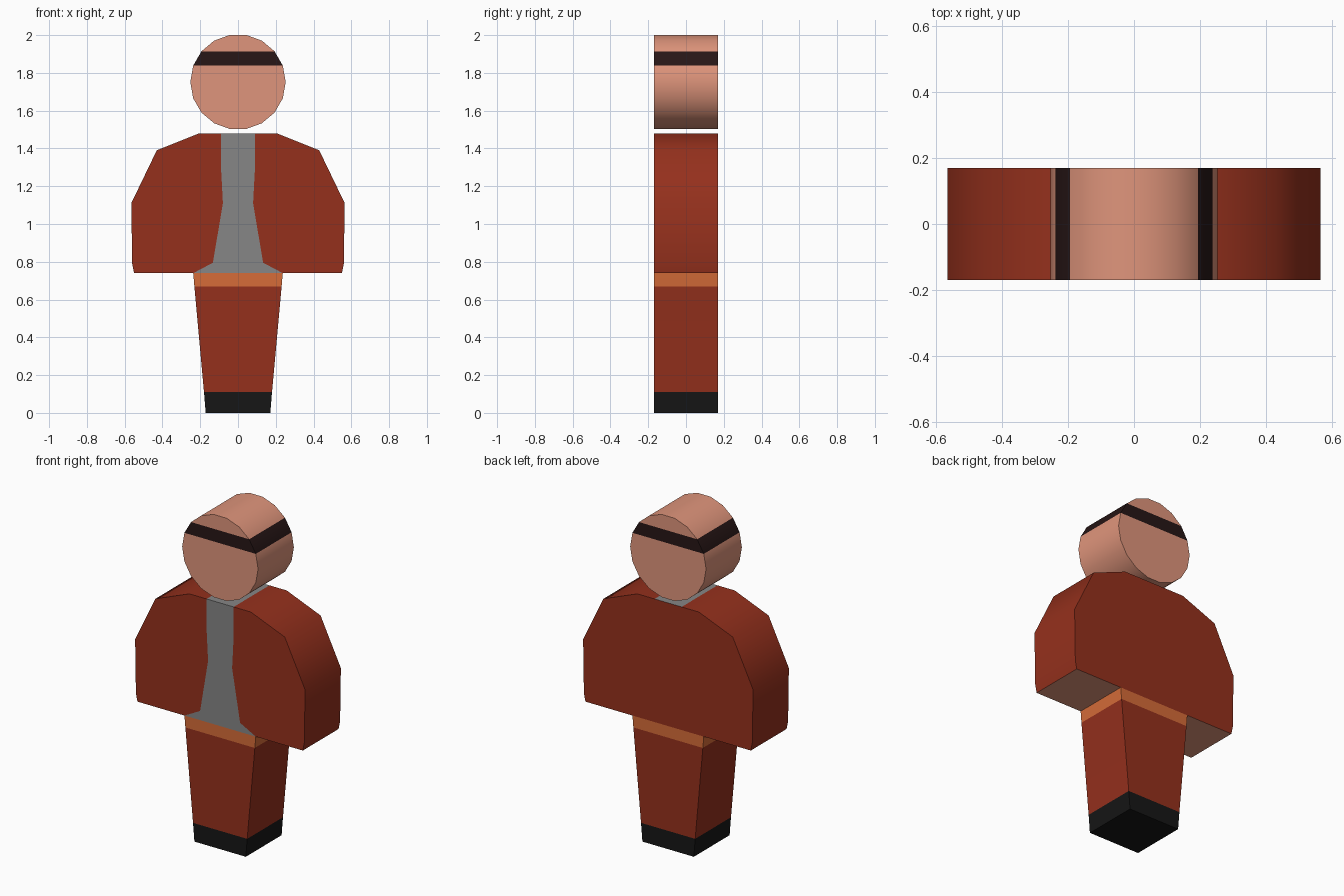
import bpy, bmesh, math

if "Cube" in bpy.data.objects:
    bpy.data.objects.remove(bpy.data.objects["Cube"])

DEPTH = 0.17


def material(name, rgb):
    mat = bpy.data.materials.new(name)
    mat.diffuse_color = (*rgb, 1)
    mat.use_nodes = True
    mat.node_tree.nodes["Principled BSDF"].inputs["Base Color"].default_value = mat.diffuse_color
    return mat


RED = material("red_cloth", (0.30, 0.030, 0.012))
SKIN = material("skin", (0.74, 0.30, 0.20))
HEADBAND = material("headband", (0.020, 0.008, 0.008))
ORANGE = material("belt", (0.67, 0.15, 0.04))
BLACK = material("shoes", (0.008, 0.008, 0.008))
GREY = material("shirt", (0.24, 0.24, 0.24))


def mirror(points):
    return [(-x, z) for x, z in points]


def slab(name, pieces):
    """Weld pieces (material, outline, walled edges, caps) into one flat figure part."""
    bm = bmesh.new()
    mats = []
    for mat, outline, walls, caps in pieces:
        if mat not in mats:
            mats.append(mat)
        front = [bm.verts.new((x, -DEPTH, z)) for x, z in outline]
        back = [bm.verts.new((x, DEPTH, z)) for x, z in outline]
        faces = []
        if "f" in caps:
            faces.append(bm.faces.new(front))
        if "b" in caps:
            faces.append(bm.faces.new(back))
        for i in walls:
            j = (i + 1) % len(outline)
            faces.append(bm.faces.new((front[i], front[j], back[j], back[i])))
        for f in faces:
            f.material_index = mats.index(mat)
            f.smooth = True
    bmesh.ops.delete(bm, geom=[v for v in bm.verts if not v.link_faces], context='VERTS')
    bmesh.ops.remove_doubles(bm, verts=bm.verts[:], dist=1e-4)
    bmesh.ops.recalc_face_normals(bm, faces=bm.faces[:])
    mesh = bpy.data.meshes.new(name)
    bm.to_mesh(mesh)
    bm.free()
    for mat in mats:
        mesh.materials.append(mat)
    mesh.set_sharp_from_angle(angle=math.radians(50))
    obj = bpy.data.objects.new(name, mesh)
    bpy.context.collection.objects.link(obj)
    return obj


# Head: 18-sided disc with a headband between the 20 and 40 degree corners
R, CZ = 0.2525, 1.752
ring = [(R * math.cos(math.radians(20 * k)), CZ + R * math.sin(math.radians(20 * k)))
        for k in range(18)]
crown = ring[2:8]
band = [ring[1], ring[2], ring[7], ring[8]]
face = ring[8:] + ring[:2]
slab("head", [(SKIN, crown, range(5), "fb"),
              (HEADBAND, band, (0, 2), "fb"),
              (SKIN, face, range(11), "fb")])

# Jacket: two open front halves over the shirt, closed back, hands underneath
outer = [(0.09, 1.48), (0.205, 1.48), (0.43, 1.39), (0.565, 1.11), (0.56, 0.79), (0.55, 0.74)]
opening = [(0.237, 0.74), (0.133, 0.795), (0.08, 1.11), (0.089, 1.28)]
half = outer + opening
shirt = [outer[0]] + mirror(outer[:1]) + mirror(opening[::-1]) + opening
hand = [outer[-1], opening[0]]
back = outer + opening[:1] + mirror(opening[:1] + outer[::-1])
slab("jacket", [(RED, half, range(5), "f"),
                (RED, mirror(half), range(5), "f"),
                (RED, back, (), "b"),
                (GREY, shirt, (0,), "f"),
                (SKIN, hand, (0,), ""),
                (SKIN, mirror(hand), (0,), "")])

# Legs: tapered block in belt, trouser and shoe layers
levels = [(0.237, 0.74), (0.231, 0.67), (0.18, 0.11), (0.171, 0.0)]
layers = []
for i, mat in enumerate((ORANGE, RED, BLACK)):
    right = levels[i:i + 2]
    walls = (0, 1, 2) if mat is BLACK else (0, 2)
    layers.append((mat, right + mirror(right[::-1]), walls, "fb"))
slab("legs", layers)
